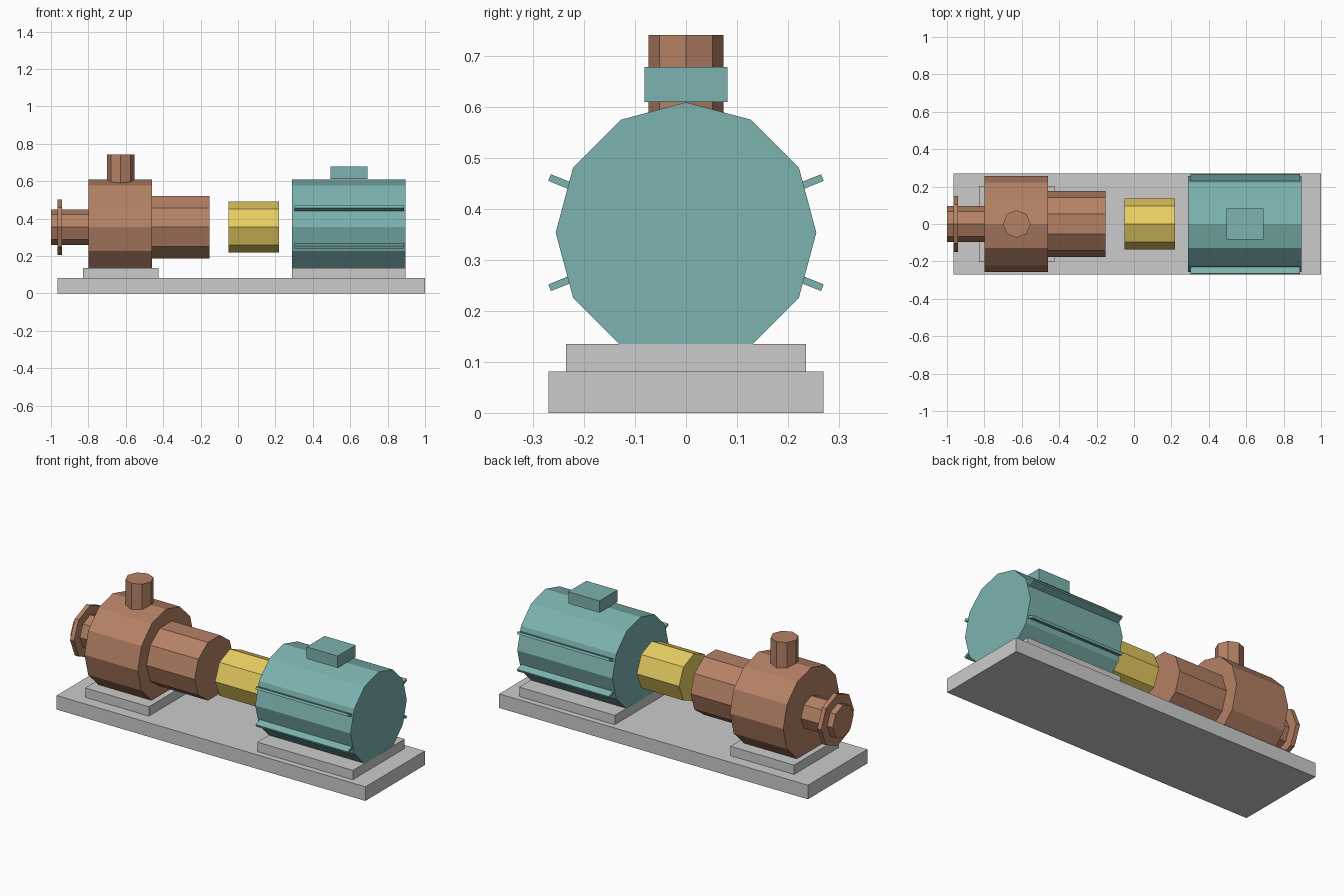
import bpy, bmesh, math
from mathutils import Matrix, Vector

if "Cube" in bpy.data.objects:
    bpy.data.objects.remove(bpy.data.objects["Cube"])


def material(name, rgb):
    m = bpy.data.materials.new(name)
    m.diffuse_color = (*rgb, 1)
    m.use_nodes = True
    m.node_tree.nodes["Principled BSDF"].inputs["Base Color"].default_value = m.diffuse_color
    return m


BROWN = material("pump_paint", (0.46, 0.22, 0.13))
TEAL = material("motor_paint", (0.20, 0.45, 0.43))
YELLOW = material("guard_paint", (0.80, 0.61, 0.12))
AXIS_Z = 0.354  # height of the shaft line


def add_object(name, bm, mat):
    bmesh.ops.recalc_face_normals(bm, faces=bm.faces)
    mesh = bpy.data.meshes.new(name)
    bm.to_mesh(mesh)
    bm.free()
    obj = bpy.data.objects.new(name, mesh)
    bpy.context.collection.objects.link(obj)
    if mat:
        mesh.materials.append(mat)
    return obj


def box(name, xr, yr, zr, mat=None, matrix=Matrix()):
    bm = bmesh.new()
    bmesh.ops.create_cube(bm, size=1)
    for v in bm.verts:
        v.co = Vector([(lo + hi) / 2 + c * (hi - lo)
                       for c, (lo, hi) in zip(v.co, (xr, yr, zr))])
    bm.transform(matrix)
    return add_object(name, bm, mat)


def prism(name, sides, radius, start, end, mat, vertical_x=None):
    """Regular prism on the shaft line, or upright at x = vertical_x."""
    bm = bmesh.new()
    ring = []
    for i in range(sides):
        a = 2 * math.pi * i / sides
        c, s = radius * math.cos(a), radius * math.sin(a)
        if vertical_x is None:
            ring.append(bm.verts.new((start, c, AXIS_Z + s)))
        else:
            ring.append(bm.verts.new((vertical_x + c, s, start)))
    face = bm.faces.new(ring)
    out = bmesh.ops.extrude_face_region(bm, geom=[face], use_keep_orig=True)
    verts = [g for g in out["geom"] if isinstance(g, bmesh.types.BMVert)]
    d = end - start
    bmesh.ops.translate(bm, verts=verts,
                        vec=(d, 0, 0) if vertical_x is None else (0, 0, d))
    return add_object(name, bm, mat)


# Base and feet
box("base_plate", (-0.965, 1.0), (-0.27, 0.27), (0, 0.081))
box("pump_foot", (-0.83, -0.425), (-0.203, 0.203), (0.081, 0.135))
box("motor_foot", (0.288, 0.896), (-0.236, 0.236), (0.081, 0.135))

# Pump
prism("suction_pipe", 8, 0.095, -1.0, -0.78, BROWN)
prism("suction_flange", 8, 0.149, -0.965, -0.94, BROWN)
prism("pump_casing", 12, 0.256, -0.798, -0.459, BROWN)
prism("bearing_housing", 10, 0.176, -0.47, -0.153, BROWN)
prism("discharge_pipe", 8, 0.074, 0.45, 0.742, BROWN, vertical_x=-0.627)

# Coupling guard
prism("coupling_guard", 8, 0.136, -0.051, 0.218, YELLOW)

# Motor
prism("motor_body", 12, 0.256, 0.289, 0.895, TEAL)
box("terminal_box", (0.494, 0.692), (-0.082, 0.082), (0.611, 0.679), TEAL)

# Cooling fins radiating from the motor sides
for i, deg in enumerate((22, 158, 202, 338)):
    m = Matrix.Translation((0, 0, AXIS_Z)) @ Matrix.Rotation(math.radians(deg), 4, 'X')
    box(f"cooling_fin_{i + 1}", (0.301, 0.887), (0.235, 0.289),
        (-0.007, 0.007), TEAL, m)
